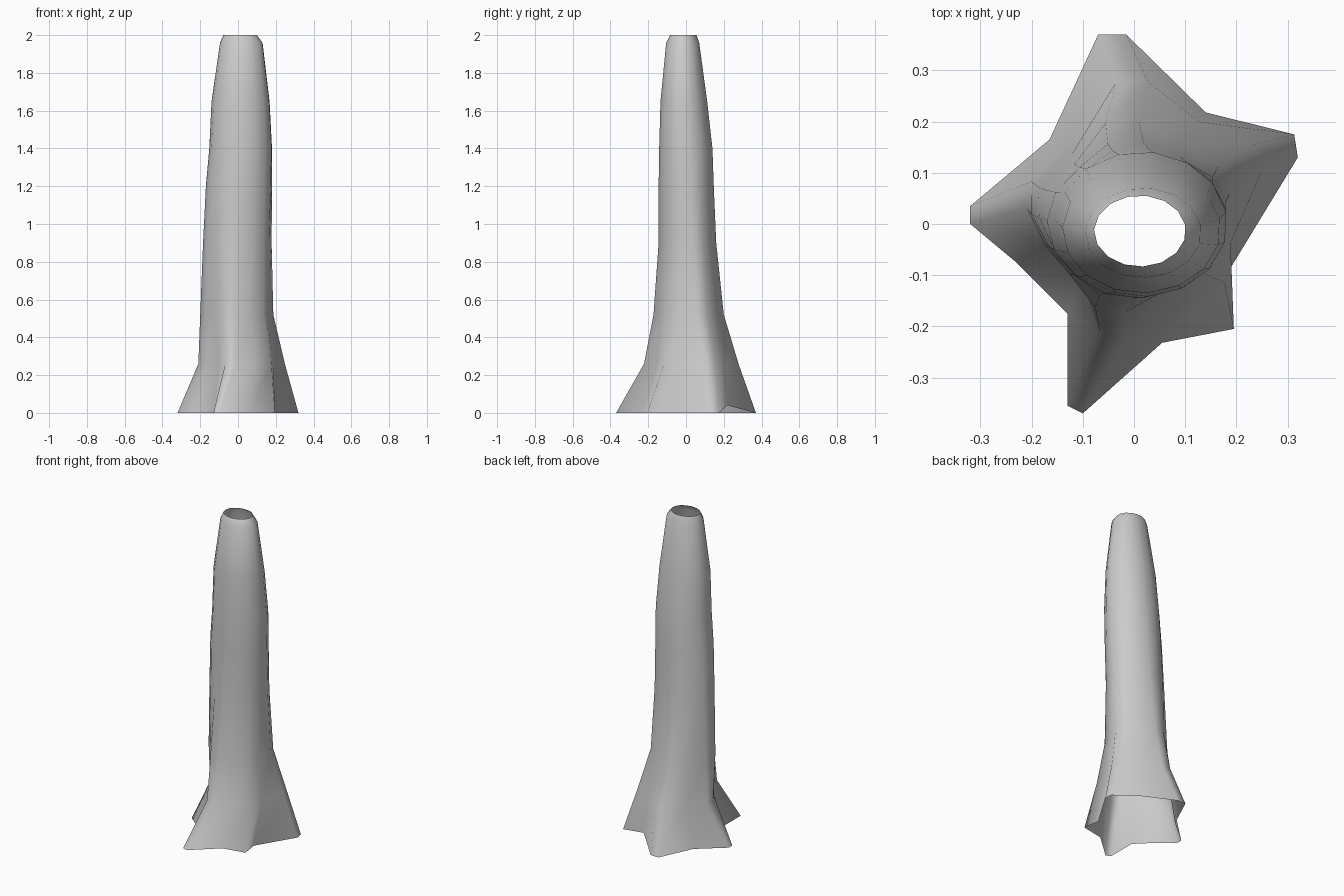
import bpy, bmesh, math

# Star-shaped outline of the root flare on the ground
base = [(0.32, 0.13), (0.313, 0.175), (0.14, 0.218), (-0.015, 0.37), (-0.07, 0.37),
        (-0.165, 0.165), (-0.32, 0.035), (-0.32, 0.0), (-0.23, -0.075), (-0.13, -0.175),
        (-0.13, -0.355), (-0.10, -0.37), (0.055, -0.232), (0.195, -0.205), (0.18, -0.10)]

# Height, root influence, x min, x max, y min, y max
rings = [(0.00, 1.00, -0.32, 0.32, -0.37, 0.37),
         (0.26, 0.42, -0.21, 0.248, -0.222, 0.278),
         (0.52, 0.20, -0.20, 0.187, -0.172, 0.20),
         (0.90, 0.08, -0.185, 0.178, -0.145, 0.16),
         (1.20, 0.03, -0.17, 0.18, -0.145, 0.147),
         (1.40, 0.00, -0.152, 0.18, -0.142, 0.14),
         (1.65, 0.00, -0.14, 0.167, -0.135, 0.112),
         (1.96, 0.00, -0.095, 0.13, -0.105, 0.07),
         (2.00, 0.00, -0.078, 0.10, -0.083, 0.055)]


def fit(values, lo, hi):
    """Stretch values to span lo..hi."""
    a, b = min(values), max(values)
    return [lo + (v - a) * (hi - lo) / (b - a) for v in values]


# Open trunk tube: each ring blends from the star outline to a round section
n = len(base)
bm = bmesh.new()
loops = []
for z, w, x0, x1, y0, y1 in rings:
    xs, ys = [], []
    for i, (bx, by) in enumerate(base):
        a = math.radians(10 + 360 * i / n)
        xs.append(w * bx + (1 - w) * 0.17 * math.cos(a))
        ys.append(w * by + (1 - w) * 0.15 * math.sin(a))
    xs, ys = fit(xs, x0, x1), fit(ys, y0, y1)
    loops.append([bm.verts.new((x, y, z)) for x, y in zip(xs, ys)])
loops[0][2].co.z = 0.04  # raised notch between two roots

for low, high in zip(loops, loops[1:]):
    for i in range(n):
        j = (i + 1) % n
        bm.faces.new((low[i], low[j], high[j], high[i])).smooth = True

mesh = bpy.data.meshes.new("tree_trunk")
bm.to_mesh(mesh)
bm.free()
trunk = bpy.data.objects.new("tree_trunk", mesh)
bpy.context.collection.objects.link(trunk)
